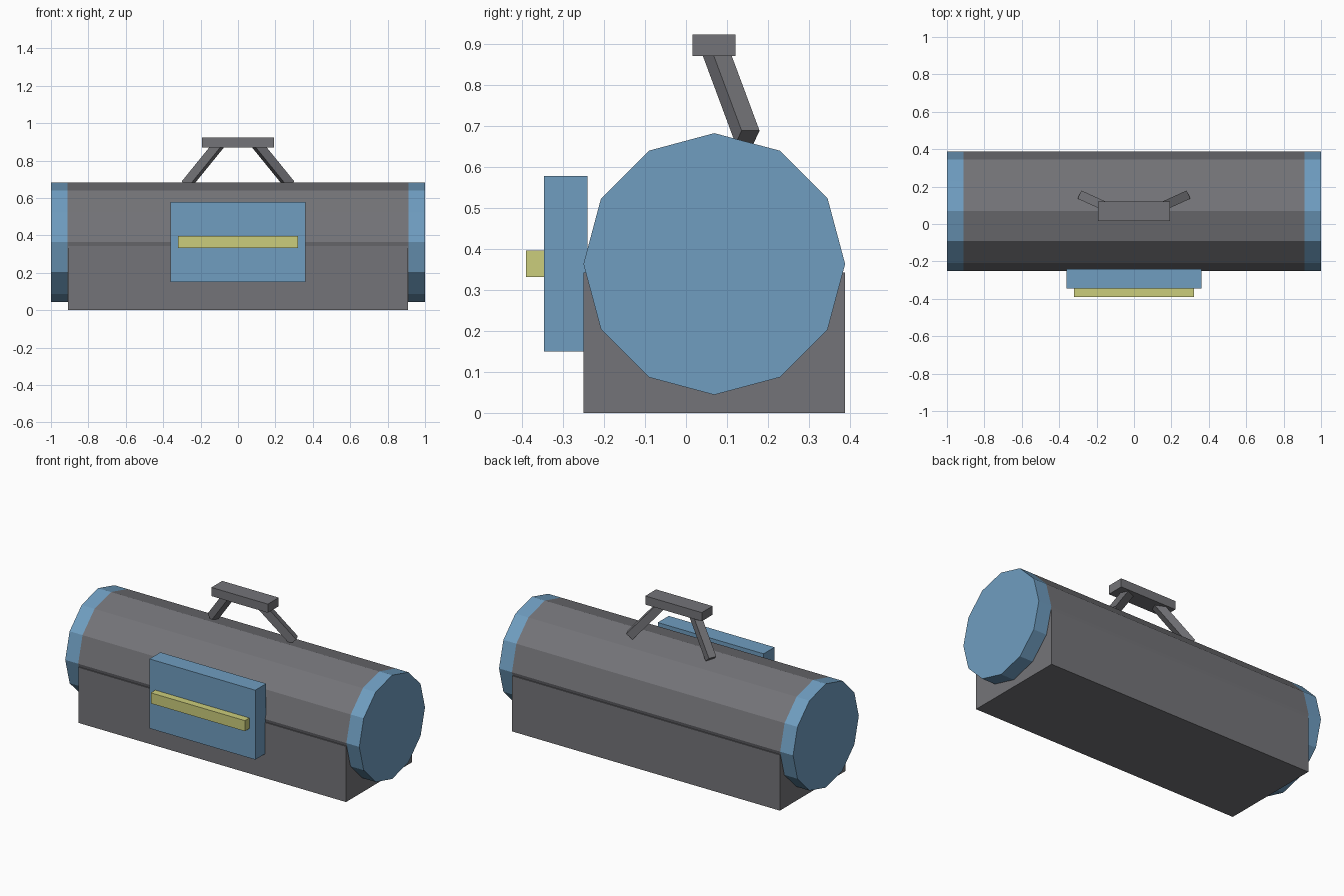
import bpy, bmesh
from math import pi
from mathutils import Matrix, Vector

cube = bpy.data.objects.get("Cube")
if cube:
    bpy.data.objects.remove(cube, do_unlink=True)


def material(name, rgb):
    m = bpy.data.materials.new(name)
    m.use_nodes = True
    m.diffuse_color = (*rgb, 1)
    m.node_tree.nodes["Principled BSDF"].inputs["Base Color"].default_value = (*rgb, 1)
    return m


GREY = material("steel grey", (0.175, 0.175, 0.19))
BLUE = material("soft blue", (0.16, 0.34, 0.53))
YELLOW = material("pale yellow", (0.6, 0.61, 0.2))


def finish(name, bm, *mats):
    mesh = bpy.data.meshes.new(name)
    bm.to_mesh(mesh)
    bm.free()
    for m in mats:
        mesh.materials.append(m)
    obj = bpy.data.objects.new(name, mesh)
    bpy.context.collection.objects.link(obj)
    return obj


def box(name, low, high, mat):
    low, high = Vector(low), Vector(high)
    bm = bmesh.new()
    bmesh.ops.create_cube(bm, size=1, matrix=Matrix.Translation((low + high) / 2)
                          @ Matrix.Diagonal((*(high - low), 1)))
    return finish(name, bm, mat)


def strut(name, start, end, width, mat):
    start, end = Vector(start), Vector(end)
    axis = end - start
    turn = axis.to_track_quat('Z', 'Y').to_matrix().to_4x4()
    bm = bmesh.new()
    bmesh.ops.create_cube(bm, size=1, matrix=Matrix.Translation((start + end) / 2)
                          @ turn @ Matrix.Diagonal((width, width, axis.length, 1)))
    return finish(name, bm, mat)


# Twelve-sided barrel with a blue band and disc at each end
bm = bmesh.new()
bmesh.ops.create_cone(bm, cap_ends=True, segments=12, radius1=0.319, radius2=0.319, depth=2,
                      matrix=Matrix.Translation((0, 0.069, 0.363)) @ Matrix.Rotation(pi / 2, 4, 'Y'))
for x in (-0.912, 0.912):
    bmesh.ops.bisect_plane(bm, geom=bm.verts[:] + bm.edges[:] + bm.faces[:],
                           plane_co=(x, 0, 0), plane_no=(1, 0, 0))
for f in bm.faces:
    f.material_index = int(abs(f.calc_center_median().x) > 0.912)
finish("barrel", bm, GREY, BLUE)

# Base block and front panel
box("base", (-0.91, -0.25, 0), (0.91, 0.388, 0.342), GREY)
box("front_panel", (-0.36, -0.346, 0.15), (0.36, -0.24, 0.577), BLUE)
box("panel_bar", (-0.32, -0.39, 0.331), (0.32, -0.34, 0.396), YELLOW)

# Carrying handle
box("handle_grip", (-0.192, 0.016, 0.87), (0.192, 0.121, 0.923), GREY)
for side, s in (("left", 1), ("right", -1)):
    strut("handle_strut_" + side, (s * 0.275, 0.15, 0.672), (s * 0.098, 0.069, 0.89), 0.048, GREY)
